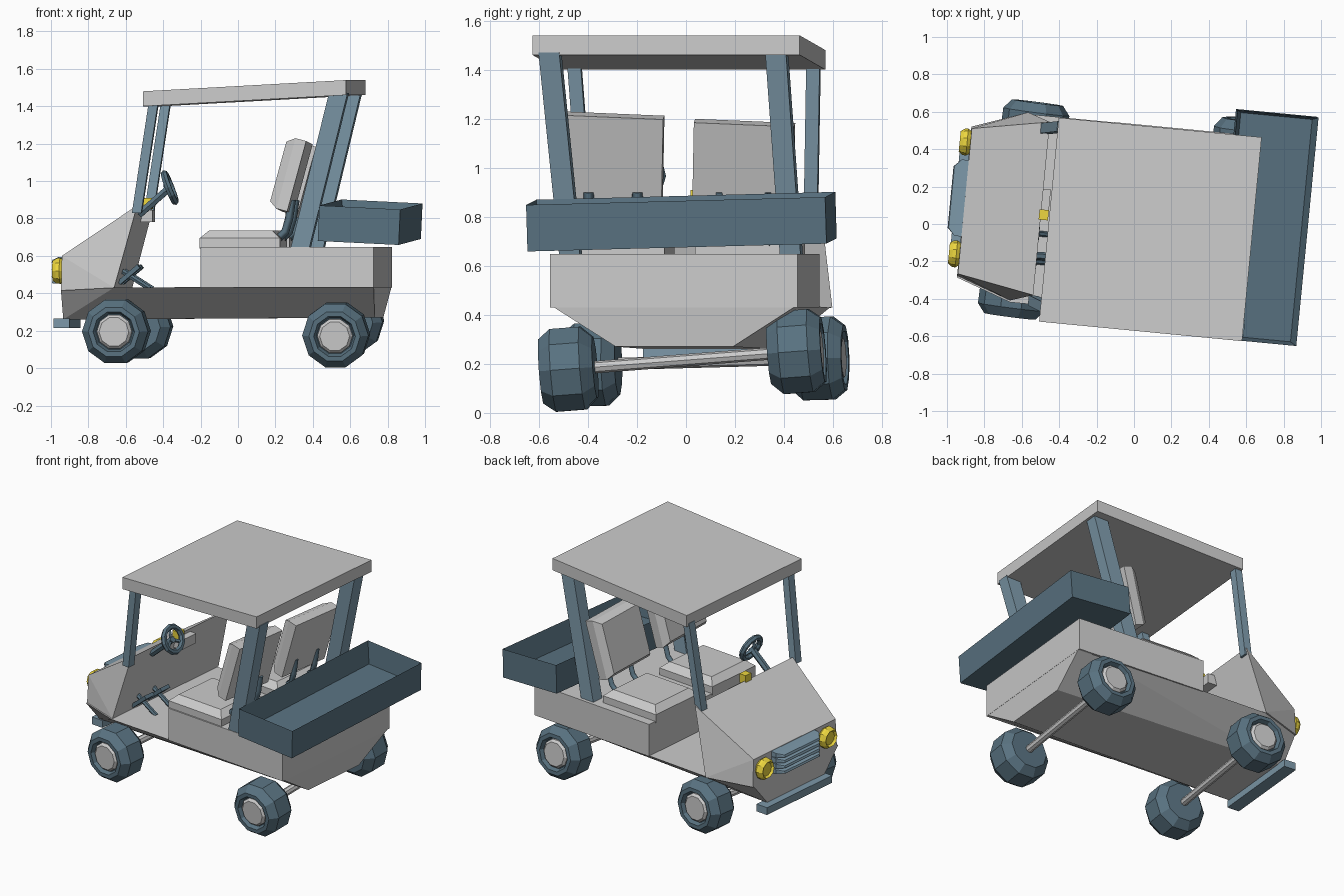
import bpy, bmesh
from math import pi, sin, cos, radians
from mathutils import Vector, Matrix

if "Cube" in bpy.data.objects:
    bpy.data.objects.remove(bpy.data.objects["Cube"])

YAW = Matrix.Rotation(radians(-5.5), 4, 'Z')   # the whole cart stands slightly turned
INV = YAW.inverted()


def material(name, rgb):
    m = bpy.data.materials.new(name)
    m.diffuse_color = (*rgb, 1)
    m.use_nodes = True
    m.node_tree.nodes["Principled BSDF"].inputs["Base Color"].default_value = m.diffuse_color
    return m


DARK = material("dark_blue", (0.10, 0.17, 0.22))
STEEL = material("steel_blue", (0.20, 0.31, 0.39))
YELLOW = material("yellow", (0.85, 0.68, 0.05))


def finish(name, bm, mat=None, matrix=YAW):
    bmesh.ops.recalc_face_normals(bm, faces=bm.faces)
    me = bpy.data.meshes.new(name)
    bm.to_mesh(me)
    bm.free()
    ob = bpy.data.objects.new(name, me)
    ob.matrix_world = matrix
    bpy.context.collection.objects.link(ob)
    if mat:
        me.materials.append(mat)
    return ob


def hull(name, points, mat=None, matrix=YAW):
    bm = bmesh.new()
    for p in points:
        bm.verts.new(p)
    bmesh.ops.convex_hull(bm, input=bm.verts)
    bmesh.ops.dissolve_limit(bm, angle_limit=0.01, verts=bm.verts, edges=bm.edges)
    return finish(name, bm, mat, matrix)


def mirrored(pts, centre):
    return [(u, centre + s * v, z) for u, v, z in pts for s in (-1, 1)]


def box(name, lo, hi, mat=None, matrix=YAW):
    return hull(name, [(x, y, z) for x in (lo[0], hi[0]) for y in (lo[1], hi[1])
                       for z in (lo[2], hi[2])], mat, matrix)


def lathe(name, profile, n, start, direction, mat=None):
    """Rings of (radius, distance along direction), capped at both ends."""
    bm = bmesh.new()
    rings = [[bm.verts.new((r * cos(2 * pi * k / n), r * sin(2 * pi * k / n), h))
              for k in range(n)] for r, h in profile]
    for a, b in zip(rings, rings[1:]):
        for k in range(n):
            bm.faces.new((a[k], a[(k + 1) % n], b[(k + 1) % n], b[k]))
    bm.faces.new(rings[0])
    bm.faces.new(rings[-1])
    q = Vector(direction).to_track_quat('Z', 'Y').to_matrix().to_4x4()
    return finish(name, bm, mat, Matrix.Translation(start) @ q)


def rod(name, a, b, r, n, mat=None):
    d = Vector(b) - Vector(a)
    return lathe(name, [(r, 0), (r, d.length)], n, a, d, mat)


def post(name, foot, top, wx, wy, mat):
    """Leaning bar with level ends, between two world points."""
    pts = []
    for p in (INV @ Vector(foot), INV @ Vector(top)):
        pts += [p + Vector((sx * wx / 2, sy * wy / 2, 0)) for sx in (-1, 1) for sy in (-1, 1)]
    return hull(name, pts, mat)


# Body: tapered pan, seat bench and wedge-shaped nose
C = 0.025
hull("lower_body", mirrored([(-0.915, 0.40, 0.415), (-0.62, 0.505, 0.43), (0.775, 0.507, 0.44),
                             (-0.915, 0.27, 0.26), (0.755, 0.24, 0.27)], C))
box("seat_bench", (-0.155, C - 0.507, 0.43), (0.775, C + 0.507, 0.648))
hull("nose", mirrored([(-0.912, 0.39, 0.60), (-0.50, 0.465, 0.87), (-0.915, 0.40, 0.415),
                       (-0.62, 0.505, 0.43)], C + 0.01))

# Roof, higher at the back
hull("roof", [(u, v, z + h) for u, z in ((-0.455, 1.40), (0.635, 1.46))
              for v in (-0.568, 0.527) for h in (0, 0.08)])

# Roof posts
post("front_post_near", (-0.54, -0.41, 0.83), (-0.45, -0.455, 1.42), 0.05, 0.055, STEEL)
post("front_post_far", (-0.475, 0.51, 0.83), (-0.385, 0.52, 1.42), 0.05, 0.055, STEEL)
post("rear_post_near", (0.335, -0.47, 0.64), (0.54, -0.555, 1.47), 0.10, 0.085, STEEL)
post("rear_post_far", (0.41, 0.43, 0.64), (0.61, 0.37, 1.47), 0.10, 0.085, STEEL)

# Cargo tray: open box, a little crooked
bm = bmesh.new()
bmesh.ops.create_cube(bm, size=1, matrix=Matrix.Diagonal((0.435, 1.226, 0.19, 1)))
bm.faces.ensure_lookup_table()
top = max(bm.faces, key=lambda f: f.calc_center_median().z)
bmesh.ops.inset_region(bm, faces=[top], thickness=0.022)
for v in top.verts:
    v.co.z -= 0.15
    v.co.x *= 0.95
finish("cargo_tray", bm, DARK, YAW @ Matrix.Translation((0.705, 0.049, 0.78))
       @ Matrix.Rotation(radians(2.8), 4, 'Y') @ Matrix.Rotation(radians(1.5), 4, 'X'))

# Wheels and axles
axles = {"front": ((-0.65, -0.385, 0.197), (-0.53, 0.54, 0.222)),
         "rear": ((0.525, -0.48, 0.178), (0.60, 0.45, 0.25))}
TYRE = [(0.13, -0.11), (0.178, -0.06), (0.178, 0.06), (0.138, 0.11), (0.112, 0.11), (0.10, 0.08)]
HUB = [(0.095, 0.05), (0.095, 0.09), (0.08, 0.105)]
for end, (a, b) in axles.items():
    a, b = Vector(a), Vector(b)
    rod(end + "_axle", a, b, 0.025, 8)
    for side, p, d in (("near", a, a - b), ("far", b, b - a)):
        lathe(f"{end}_tyre_{side}", TYRE, 10, p, d, DARK)
        lathe(f"{end}_hub_{side}", HUB, 10, p, d)

# Seats: cushion, leaning back and two bent brackets each
for side, v, drop in (("near", -0.268, 0), ("far", 0.268, 0.03)):
    hull("cushion_" + side, [(0.055 + sx * (0.215 - i), v + sy * (0.205 - i), z)
                             for z, i in ((0.64, 0), (0.695, 0), (0.735, 0.045))
                             for sx in (-1, 1) for sy in (-1, 1)])
    lean = (YAW @ Matrix.Translation((0.31, v, 1.03 - drop)) @ Matrix.Rotation(radians(15), 4, 'Y')
            @ Matrix.Rotation(radians(-2.5), 4, 'X'))
    hull("backrest_" + side, [(x, sy * (0.205 - i), sz * (0.195 - i))
                              for x, i in ((-0.055, 0.03), (-0.01, 0), (0.05, 0))
                              for sy in (-1, 1) for sz in (-1, 1)], None, lean)
    for k in (-1, 1):
        cu = bpy.data.curves.new("bracket_path", 'CURVE')
        cu.dimensions = '3D'
        cu.bevel_depth = 0.022
        cu.bevel_resolution = 0
        cu.use_fill_caps = True
        sp = cu.splines.new('POLY')
        path = [(0.17, 0.675), (0.25, 0.69), (0.29, 0.73), (0.31, 0.80), (0.325, 0.90)]
        sp.points.add(len(path) - 1)
        for pt, (u, z) in zip(sp.points, path):
            pt.co = (u, v + k * 0.1, z, 1)
        cu.materials.append(STEEL if k > 1 else DARK)
        ob = bpy.data.objects.new(f"seat_bracket_{side}_{'a' if k < 0 else 'b'}", cu)
        ob.matrix_world = YAW
        bpy.context.collection.objects.link(ob)

# Steering wheel: ring, spokes, column
W = Vector((-0.365, -0.18, 0.965))
axis = Vector((0.92, -0.09, 0.36)).normalized()
ring_m = Matrix.Translation(W) @ axis.to_track_quat('Z', 'Y').to_matrix().to_4x4()
bm = bmesh.new()
N, M = 12, 6
grid = [[bm.verts.new(((0.08 + 0.019 * cos(b)) * cos(a), (0.08 + 0.019 * cos(b)) * sin(a), 0.019 * sin(b)))
         for b in (2 * pi * j / M for j in range(M))] for a in (2 * pi * i / N for i in range(N))]
for i in range(N):
    for j in range(M):
        bm.faces.new((grid[i][j], grid[(i + 1) % N][j],
                      grid[(i + 1) % N][(j + 1) % M], grid[i][(j + 1) % M]))
finish("steering_ring", bm, DARK, ring_m)
for k in range(3):
    a = radians(90 + 120 * k)
    rod(f"steering_spoke_{k + 1}", W - axis * 0.02, ring_m @ Vector((0.08 * cos(a), 0.08 * sin(a), 0)),
        0.012, 4, DARK)
rod("steering_column", (-0.53, -0.17, 0.82), W, 0.022, 6, DARK)

# Dash fittings
box("dash_box", (-0.53, 0.00, 0.78), (-0.46, 0.14, 0.845))
box("dash_dial", (-0.51, -0.025, 0.85), (-0.46, 0.03, 0.91), YELLOW)

# Pedals: tilted plate on an arm
for name, v in (("brake", -0.10), ("accelerator", -0.25)):
    m = YAW @ Matrix.Translation((-0.56, v, 0.50)) @ Matrix.Rotation(radians(-40), 4, 'Y')
    box(name + "_plate", (-0.07, -0.04, -0.012), (0.07, 0.04, 0.012), DARK, m)
    rod(name + "_arm", YAW @ Vector((-0.60, v, 0.52)), YAW @ Vector((-0.45, v, 0.425)), 0.015, 6, DARK)

# Headlights, grille slats and bumper
F = 0.05
for side, s in (("near", -1), ("far", 1)):
    lathe("headlight_" + side, [(0.055, 0), (0.073, 0.025), (0.07, 0.045), (0.055, 0.065), (0.045, 0.05)], 10,
          YAW @ Vector((-0.905, F + s * 0.30, 0.52)), YAW.to_3x3() @ Vector((-1, 0, 0)), YELLOW)
for k in range(4):
    z = 0.452 + 0.037 * k
    hull(f"grille_slat_{k + 1}", mirrored([(-0.90, 0.205, z), (-0.90, 0.205, z + 0.036),
                                           (-0.95, 0.205, z), (-0.95, 0.205, z + 0.03),
                                           (-0.99, 0.165, z + 0.002), (-0.985, 0.165, z + 0.016)], F), STEEL)
box("bumper", (-0.965, F - 0.31, 0.215), (-0.88, F + 0.31, 0.265), STEEL)
